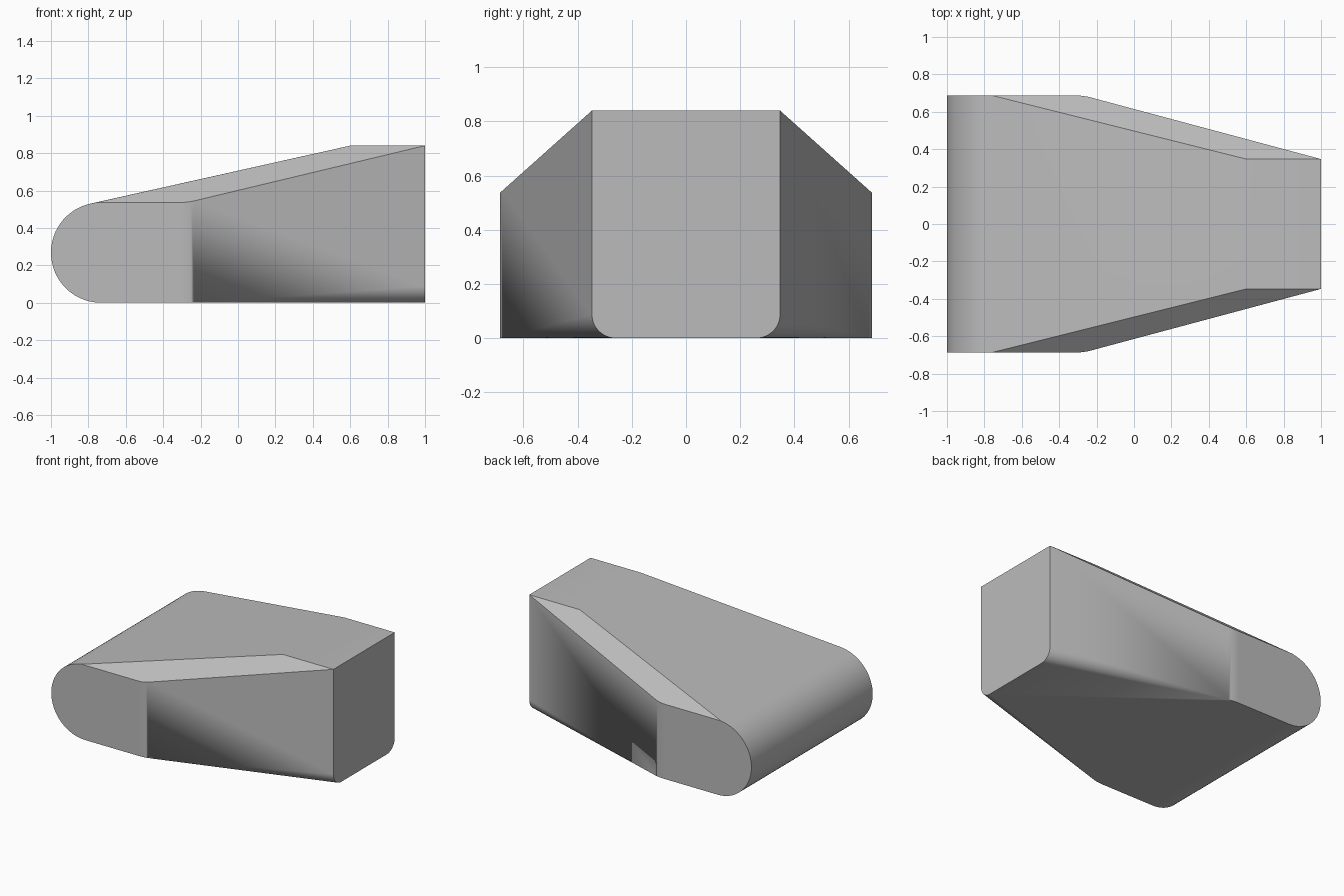
import bpy, bmesh, math

cube = bpy.data.objects.get("Cube")
if cube:
    bpy.data.objects.remove(cube, do_unlink=True)

# Main dimensions
HALF_WIDE, HALF_NARROW = 0.687, 0.347
RADIUS, FILLET = 0.268, 0.087
TOP = 0.84
SHOULDER = 2 * RADIUS
BEND_X, BEND_REACH = -0.27, 0.04
taper = math.atan2(HALF_WIDE - HALF_NARROW, 1 - BEND_X)
slope = math.radians(12.5)


def chamfer_height(y):
    return SHOULDER + (TOP - SHOULDER) * (HALF_WIDE - y) / (HALF_WIDE - HALF_NARROW)


def arc(cx, cy, r, start, end, steps):
    for i in range(steps + 1):
        a = start + (end - start) * i / steps
        yield cx + r * math.cos(a), cy + r * math.sin(a)


half = []

# Rounded end, running up to where it meets the sloping top
for x, z in arc(RADIUS - 1, RADIUS, RADIUS, math.pi / 2 + slope, math.pi * 1.5, 32):
    half.append((x, HALF_WIDE, z))
half.append((-0.759, HALF_WIDE, SHOULDER))

# Softened bend where the straight side turns into the tapered side
bend_radius = BEND_REACH / math.tan(taper / 2)
for x, y in arc(BEND_X - BEND_REACH, HALF_WIDE - bend_radius, bend_radius,
                math.pi / 2, math.pi / 2 - taper, 4):
    half += [(x, y, 0), (x, y, chamfer_height(y))]

# Narrow end: flat top, and lower corners rounded by a fading fillet
half += [(0.6, HALF_NARROW, TOP), (1, HALF_NARROW, TOP)]
for y, z in arc(HALF_NARROW - FILLET, FILLET, FILLET, 0, -math.pi / 2, 12):
    half.append((1, y, z))

# Wrap both mirrored halves in one convex skin and merge its flat faces
bm = bmesh.new()
for x, y, z in half:
    for side in (1, -1):
        bm.verts.new((x, side * y, z))
bmesh.ops.convex_hull(bm, input=bm.verts[:])
bmesh.ops.dissolve_limit(bm, angle_limit=math.radians(0.5),
                         verts=bm.verts[:], edges=bm.edges[:])
bmesh.ops.recalc_face_normals(bm, faces=bm.faces[:])
mesh = bpy.data.meshes.new("wedge_body")
bm.to_mesh(mesh)
bm.free()
body = bpy.data.objects.new("wedge_body", mesh)
bpy.context.collection.objects.link(body)

# Plain grey
grey = bpy.data.materials.new("plain_grey")
grey.use_nodes = True
colour = (0.5, 0.5, 0.5, 1)
grey.diffuse_color = colour
grey.node_tree.nodes["Principled BSDF"].inputs["Base Color"].default_value = colour
mesh.materials.append(grey)

# Smooth curves, crisp edges, flat large faces
bpy.context.view_layer.objects.active = body
body.select_set(True)
bpy.ops.object.shade_smooth_by_angle(angle=math.radians(30))
normals = body.modifiers.new("flat_face_shading", 'WEIGHTED_NORMAL')
normals.keep_sharp = True
